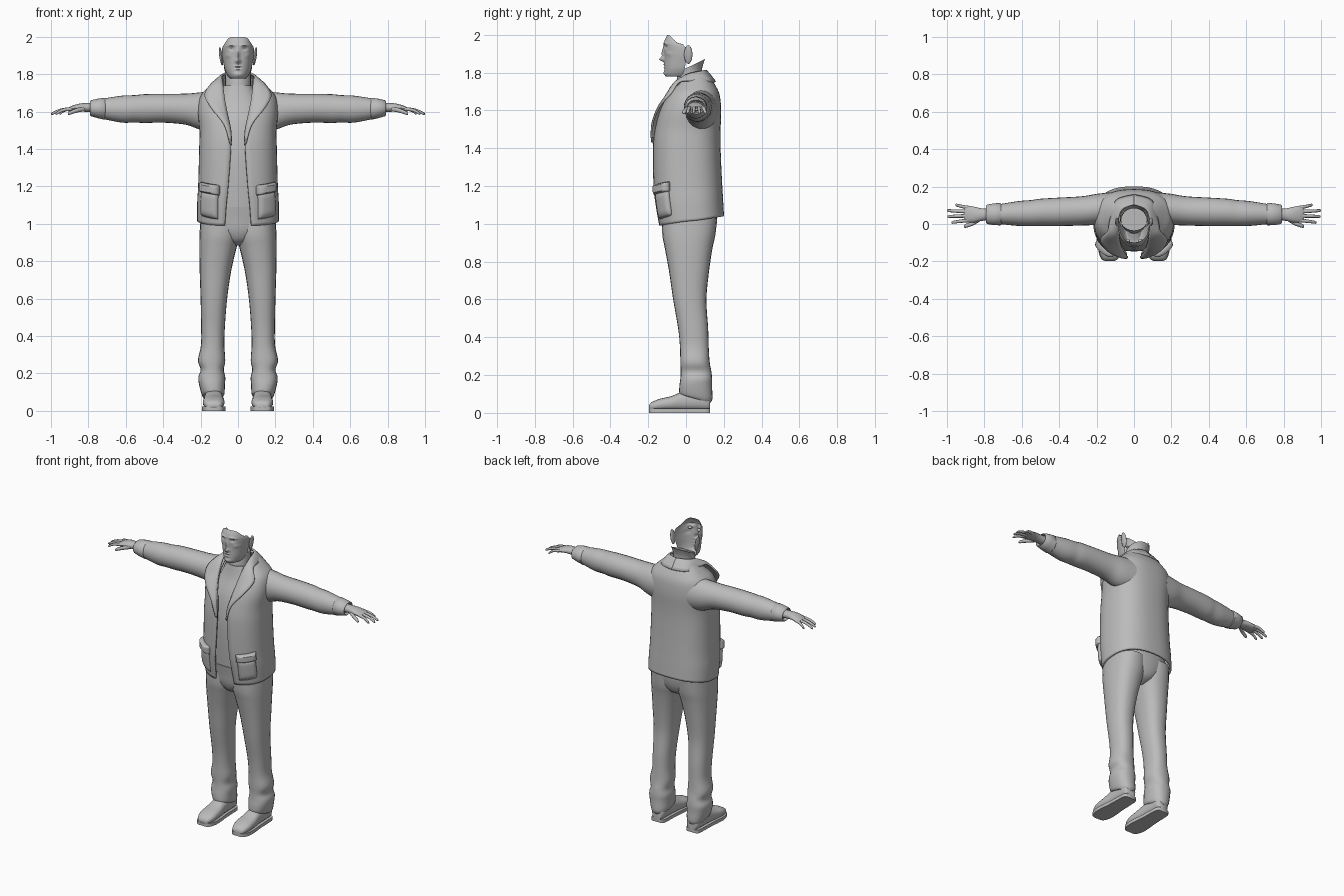
import bpy, bmesh, math
from mathutils import Vector

if "Cube" in bpy.data.objects:
    bpy.data.objects.remove(bpy.data.objects["Cube"])

grey = bpy.data.materials.new("plain grey")
grey.diffuse_color = (0.5, 0.5, 0.5, 1)
grey.use_nodes = True
grey.node_tree.nodes["Principled BSDF"].inputs["Base Color"].default_value = grey.diffuse_color


def spline(rows, steps=4):
    """Resample rows of numbers along a smooth curve."""
    out = []
    for i in range(len(rows) - 1):
        a, b, c, d = rows[max(i - 1, 0)], rows[i], rows[i + 1], rows[min(i + 2, len(rows) - 1)]
        for k in range(steps):
            t = k / steps
            out.append([0.5 * (2 * q + (r - p) * t + (2 * p - 5 * q + 4 * r - s) * t * t
                               + (3 * q - p - 3 * r + s) * t ** 3)
                        for p, q, r, s in zip(a, b, c, d)])
    return out + [list(rows[-1])]


def power(v, e):
    return math.copysign(abs(v) ** e, v)


def loft(name, rings, closed=True, caps=(True, True), mirror=False, thick=0, angle=50):
    """Skin a surface over successive rings of points."""
    bm = bmesh.new()
    vs = [[bm.verts.new(p) for p in r] for r in rings]
    n = len(vs[0])
    for a, b in zip(vs, vs[1:]):
        for j in range(n if closed else n - 1):
            k = (j + 1) % n
            bm.faces.new((a[j], a[k], b[k], b[j]))
    if closed and caps[0]:
        bm.faces.new(vs[0])
    if closed and caps[1]:
        bm.faces.new(vs[-1])
    bmesh.ops.recalc_face_normals(bm, faces=bm.faces)
    me = bpy.data.meshes.new(name)
    bm.to_mesh(me)
    bm.free()
    ob = bpy.data.objects.new(name, me)
    bpy.context.collection.objects.link(ob)
    return finish(ob, mirror, thick, angle)


def finish(ob, mirror=False, thick=0, angle=50):
    ob.data.materials.append(grey)
    bpy.ops.object.select_all(action='DESELECT')
    ob.select_set(True)
    bpy.context.view_layer.objects.active = ob
    bpy.ops.object.shade_smooth_by_angle(angle=math.radians(angle))
    if thick:
        m = ob.modifiers.new("thickness", 'SOLIDIFY')
        m.thickness, m.offset = thick, 0
    if mirror:
        ob.modifiers.new("mirror", 'MIRROR')
    return ob


def oval(axis, at, c1, c2, r1, r2, n=24, e=1.0):
    """Ring across the given axis, centred on the other two coordinates."""
    pts = []
    for i in range(n):
        t = 2 * math.pi * i / n
        p = [c1 + r1 * power(math.cos(t), e), c2 + r2 * power(math.sin(t), e)]
        p.insert(axis, at)
        pts.append(p)
    return pts


def box_ring(z, x0, x1, y0, y1, e=0.85, n=24):
    return oval(2, z, (x0 + x1) / 2, (y0 + y1) / 2, (x1 - x0) / 2, (y1 - y0) / 2, n, e)


# Jacket: height, half width, front, back, half opening
coat = spline([(0.99, .212, -.14, .195, .07), (1.1, .212, -.158, .19, .062),
               (1.2, .207, -.168, .185, .052), (1.4, .202, -.17, .177, .038),
               (1.5, .20, -.16, .177, .04), (1.6, .208, -.135, .18, .06),
               (1.68, .195, -.095, .172, .075), (1.73, .15, -.05, .15, .08),
               (1.775, .10, -.01, .12, .08)], 5)


def coat_point(row, t, off=0):
    z, w, yf, yb, _ = row
    low = max(0, 1 - (z - .99) / .3)
    x = (w + off) * power(math.sin(t), .8)
    y = (yf + yb) / 2 - ((yb - yf) / 2 + off) * power(math.cos(t), .8)
    return (x, y, z + low * .05 * (1 - math.cos(t)) / 2)


rings = []
for row in coat:
    t0 = math.asin(min(1, row[4] / row[1]) ** 1.25)
    rings.append([coat_point(row, t0 + (2 * math.pi - 2 * t0) * j / 48) for j in range(49)])
loft("jacket_body", rings, closed=False, thick=.012)


# Pockets follow the jacket and bulge outwards
def coat_patch(name, z0, z1, a0, a1, bulge, tilt):
    rows = []
    for i in range(11):
        v = i / 10
        r = []
        for j in range(15):
            u = j / 14
            z = z0 + (z1 - z0) * v + tilt * u
            row = min(coat, key=lambda q: abs(q[0] - z))
            nxt = coat[min(coat.index(row) + 1, len(coat) - 1)]
            f = (z - row[0]) / max(nxt[0] - row[0], 1e-6)
            mix = [p + (q - p) * f for p, q in zip(row, nxt)]
            edge = min(1, 6 * min(u, 1 - u, v, 1 - v))
            r.append(coat_point(mix, math.radians(a0 + (a1 - a0) * u), .002 + bulge * edge ** .5))
        rows.append(r)
    loft(name, rows, closed=False, mirror=True, thick=.004)


coat_patch("pocket", 1.02, 1.17, 24, 62, .016, .012)
coat_patch("pocket_flap", 1.15, 1.205, 22, 64, .027, .015)

# Lapels and collar as one folded ribbon: inner edge then outer edge
fold = spline([(.036, -.172, 1.42, .042, -.178, 1.43), (.04, -.168, 1.50, .075, -.176, 1.53),
               (.055, -.145, 1.58, .145, -.14, 1.62), (.07, -.11, 1.66, .178, -.08, 1.69),
               (.08, -.06, 1.735, .14, -.035, 1.75), (.085, 0, 1.785, .125, .03, 1.755),
               (.065, .075, 1.805, .095, .125, 1.75), (0, .105, 1.81, 0, .155, 1.75)], 5)
loft("collar_and_lapel",
     [[Vector(p[:3]).lerp(Vector(p[3:]), k / 5) + Vector((0, -.006, .01)) * math.sin(math.pi * k / 5)
       for k in range(6)] for p in fold], closed=False, mirror=True, thick=.01)

# Shirt
shirt = spline([(1.075, .17, -.135, .14), (1.25, .17, -.145, .14), (1.4, .17, -.145, .14),
                (1.55, .16, -.12, .14), (1.66, .12, -.075, .13), (1.74, .075, -.055, .1)])
loft("shirt", [box_ring(z, -w, w, a, b) for z, w, a, b in shirt])

# Sleeves with turned cuffs: x, y, z, half depth, half height
sleeve = spline([(.12, .085, 1.60, .085, .11), (.2, .078, 1.603, .083, .10), (.28, .07, 1.613, .078, .083),
                 (.4, .065, 1.618, .076, .077), (.5, .062, 1.616, .073, .077), (.55, .058, 1.615, .07, .073),
                 (.62, .056, 1.613, .066, .072), (.72, .053, 1.615, .053, .055)])
loft("sleeve", [oval(0, *r) for r in sleeve], mirror=True)
cuff = [(.705, .053, 1.615, .05, .05), (.715, .053, 1.615, .06, .058), (.75, .052, 1.617, .058, .052),
        (.785, .052, 1.618, .052, .043), (.79, .052, 1.618, .046, .038), (.77, .052, 1.618, .04, .03)]
loft("sleeve_cuff", [oval(0, *r) for r in cuff], mirror=True)

# Hands
palm = spline([(.76, .052, 1.62, .031, .026), (.81, .05, 1.622, .033, .024), (.85, .05, 1.622, .041, .02),
               (.89, .053, 1.615, .045, .015), (.91, .055, 1.61, .04, .01)])
loft("palm", [oval(0, *r, n=16) for r in palm], mirror=True)


def digit(name, a, b, c, r):
    path = spline([a, b, c], 5)
    rings = []
    for i, p in enumerate(path):
        k = r * (1 - .3 * i / 10) * (1 if i < 10 else .5)
        rings.append([(p[0], p[1] + k * math.cos(t), p[2] + k * math.sin(t))
                      for t in [math.tau * j / 10 for j in range(10)]])
    loft(name, rings, mirror=True)


for name, y0, y1, tip in (("index_finger", .02, .008, .975), ("middle_finger", .044, .04, .997),
                          ("ring_finger", .066, .072, 1.0), ("little_finger", .087, .103, .955)):
    digit(name, (.885, y0, 1.615), ((.885 + tip) / 2 + .005, (y0 + y1) / 2, 1.608), (tip, y1, 1.587), .0105)
digit("thumb", (.82, .03, 1.615), (.865, .002, 1.605), (.91, -.013, 1.588), .014)

# Trousers: height, inner, outer, front, back
leg = spline([(.075, .085, .185, -.02, .13), (.09, .073, .195, -.035, .14), (.14, .07, .208, -.035, .138),
              (.18, .068, .212, -.03, .138), (.22, .076, .2, -.028, .134), (.27, .068, .214, -.03, .125),
              (.35, .073, .198, -.032, .12), (.45, .07, .197, -.042, .117), (.6, .058, .2, -.068, .108),
              (.75, .036, .205, -.09, .122), (.87, .008, .207, -.112, .14), (.94, -.01, .206, -.125, .155),
              (1.03, -.01, .2, -.128, .165)])
rings = [box_ring(*r) for r in leg]
for i, ring in enumerate(rings[:9]):
    for p in ring:
        p[2] += .045 * (1 - i / 9) * (.05 - p[1]) / .17
loft("trouser_leg", rings, mirror=True)
hip = spline([(.885, .03, -.05, .08), (.91, .08, -.095, .13), (.96, .155, -.12, .155),
              (1.03, .195, -.13, .165), (1.09, .19, -.14, .16)])
loft("trouser_hips", [box_ring(z, -w, w, a, b) for z, w, a, b in hip])

# Shoes: position along the foot, half width, bottom, top
shoe = spline([(-.197, .022, .015, .035), (-.185, .042, .012, .054), (-.14, .057, .012, .074),
               (-.08, .056, .012, .088), (-.02, .05, .012, .11), (.06, .047, .012, .12),
               (.11, .044, .012, .11), (.128, .032, .012, .09)])
loft("shoe", [oval(1, y, .13, (a + b) / 2, w, (b - a) / 2, 20, .8) for y, w, a, b in shoe], mirror=True)
loft("shoe_sole", [[(.13 + s * (w + .004), y, z) for s, z in ((-1, .0), (1, .0), (1, .022), (-1, .022))]
                   for y, w, a, b in shoe], mirror=True)

# Neck, open at the top and higher at the nape
neck = spline([(1.66, .075, -.06, .1), (1.74, .069, -.052, .088), (1.81, .069, -.045, .084),
               (1.85, .073, -.038, .092), (1.872, .076, -.034, .102)])
rings = [box_ring(z, -w, w, a, b, 1) for z, w, a, b in neck]
for i, ring in enumerate(rings):
    for p in ring:
        p[2] -= .07 * (i / (len(rings) - 1)) ** 2 * (.1 - p[1]) / .135
loft("neck", rings, caps=(False, False))

# Face: open half shell with features pushed out of it
face = spline([(1.792, .03, -.05, -.03), (1.778, .04, -.098, -.025), (1.79, .054, -.112, -.018),
               (1.82, .069, -.114, -.008), (1.86, .078, -.114, 0), (1.90, .085, -.115, .008),
               (1.94, .086, -.118, .0), (1.97, .083, -.113, -.012), (2.0, .075, -.098, -.022)], 7)
# x, z, spread x, spread z, push
bumps = [(0, 1.90, .009, .028, .014), (0, 1.87, .012, .011, .024), (0, 1.842, .02, .004, .006),
         (0, 1.834, .022, .003, -.005), (0, 1.826, .018, .004, .005), (0, 1.797, .02, .01, .006),
         (.036, 1.955, .022, .006, .008), (.034, 1.936, .014, .009, -.009), (.055, 1.9, .015, .012, .005)]
rings = []
for i, (z, w, yf, yb) in enumerate(face):
    v = i / (len(face) - 1)
    ring = []
    for j in range(61):
        t = math.pi * (j / 60 - .5)
        x, y = w * power(math.sin(t), .9), yb + (yf - yb) * power(math.cos(t), .9)
        if i > 6:
            for bx, bz, sx, sz, push in bumps:
                y -= push * math.exp(-((abs(x) - bx) / sx) ** 2 - ((z - bz) / sz) ** 2)
        ring.append((x, y, z - .05 * math.sin(t) ** 4 * v ** 5))
    rings.append(ring)
loft("face", rings, closed=False)


def ball(name, loc, scale, lean=0):
    bpy.ops.mesh.primitive_uv_sphere_add(segments=16, ring_count=10, location=loc, rotation=(0, lean, 0))
    ob = bpy.context.object
    ob.name, ob.scale = name, scale
    bpy.ops.object.transform_apply(location=True, rotation=True, scale=True)
    finish(ob, mirror=True)


# Eyes and ears
ball("eye", (.034, -.091, 1.934), (.013, .012, .009))
ball("ear", (.091, .012, 1.895), (.009, .022, .05), .15)
